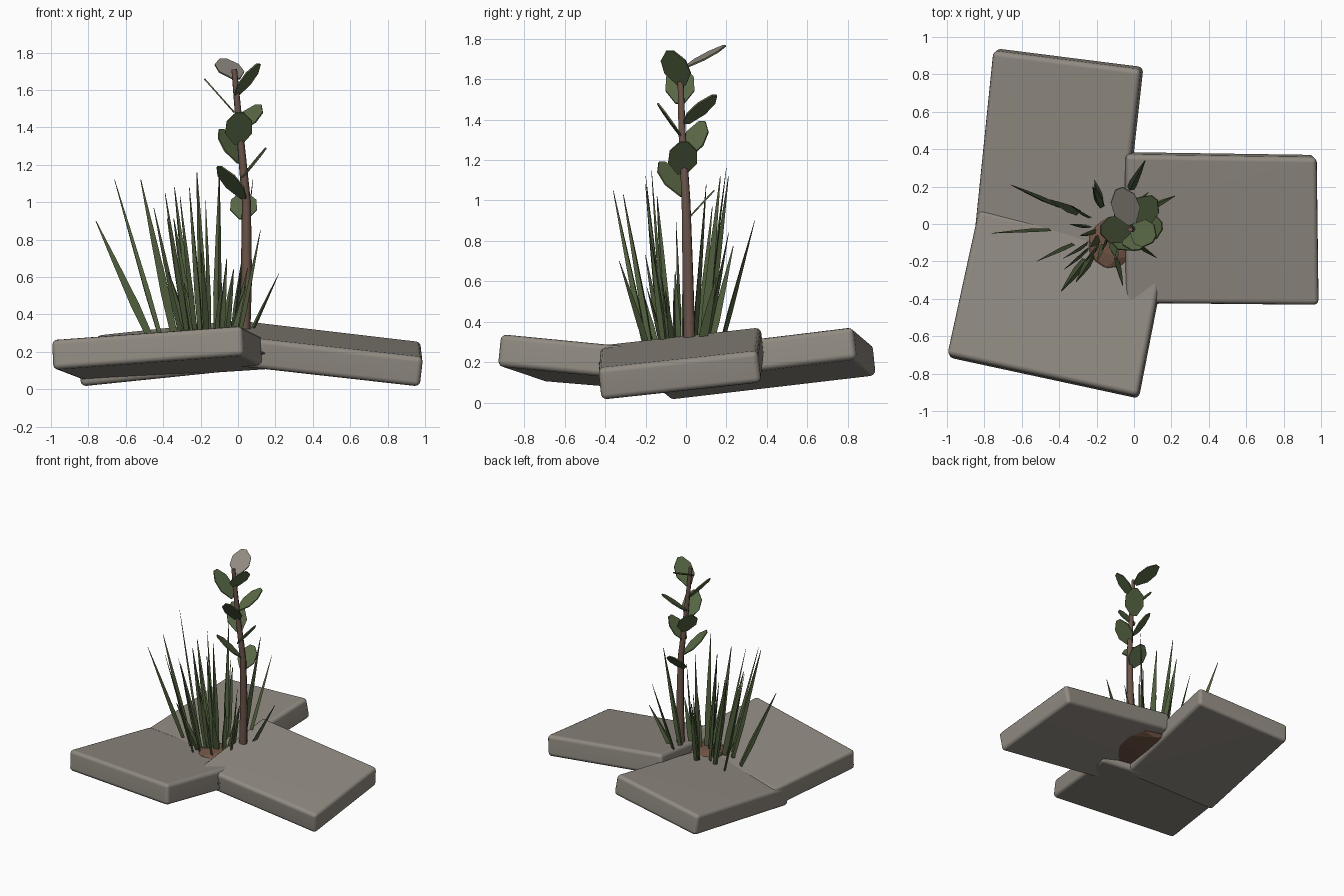
import bpy, bmesh, random
from mathutils import Vector

random.seed(4)
if "Cube" in bpy.data.objects:
    bpy.data.objects.remove(bpy.data.objects["Cube"])


def material(name, colour):
    m = bpy.data.materials.new(name)
    m.use_nodes = True
    m.diffuse_color = (*colour, 1)
    m.node_tree.nodes["Principled BSDF"].inputs["Base Color"].default_value = (*colour, 1)
    return m


STONE = material("warm grey stone", (0.28, 0.255, 0.22))
SOIL = material("brown soil", (0.17, 0.09, 0.06))
BARK = material("brown bark", (0.15, 0.09, 0.068))
LEAF = material("leaf green", (0.1, 0.14, 0.06))
GRASS = material("grass green", (0.085, 0.12, 0.05))


def add_object(name, bm, *mats):
    bmesh.ops.recalc_face_normals(bm, faces=bm.faces)
    mesh = bpy.data.meshes.new(name)
    bm.to_mesh(mesh)
    bm.free()
    for m in mats:
        mesh.materials.append(m)
    ob = bpy.data.objects.new(name, mesh)
    bpy.context.collection.objects.link(ob)
    return ob


def smooth(ob, angle=0.6):
    bpy.ops.object.select_all(action="DESELECT")
    ob.select_set(True)
    bpy.context.view_layer.objects.active = ob
    bpy.ops.object.shade_smooth_by_angle(angle=angle)


def loft(bm, rings, cap_end=True):
    """Skin rings of points into a closed tube."""
    rows = [[bm.verts.new(p) for p in ring] for ring in rings]
    n = len(rows[0])
    for a, b in zip(rows, rows[1:]):
        for i in range(n):
            j = (i + 1) % n
            bm.faces.new((a[i], a[j], b[j], b[i]))
    bm.faces.new(rows[0][::-1])
    if cap_end:
        bm.faces.new(rows[-1])
    return rows


# Tilted stone slabs: four top corners, counter-clockwise
def slab(name, corners, thickness=0.16):
    top = [Vector(c) for c in corners]
    normal = (top[2] - top[0]).cross(top[3] - top[1]).normalized()
    bm = bmesh.new()
    loft(bm, [[p - normal * thickness for p in top], top])
    ob = add_object(name, bm, STONE)
    bev = ob.modifiers.new("Rounded edges", "BEVEL")
    bev.width, bev.segments = 0.028, 3
    smooth(ob, 1.0)
    ob.modifiers.new("Shading", "WEIGHTED_NORMAL")


slab("left_slab", [(-0.04, -0.425, 0.285), (0.99, -0.435, 0.17),
                   (0.98, 0.355, 0.255), (-0.04, 0.37, 0.375)])
slab("front_slab", [(-1, -0.7, 0.265), (0.02, -0.92, 0.34),
                    (0.17, -0.15, 0.265), (-0.83, 0.08, 0.2)])
slab("back_slab", [(-0.86, -0.1, 0.17), (-0.08, -0.2, 0.25),
                   (0.035, 0.825, 0.375), (-0.755, 0.925, 0.29)])


# Soil bed between the slabs, with a small mound on top
def soil(name, centre, size):
    bm = bmesh.new()
    bmesh.ops.create_icosphere(bm, subdivisions=2, radius=1)
    for v in bm.verts:
        k = random.uniform(0.92, 1.04)
        v.co = Vector(c + k * s * p for c, s, p in zip(centre, size, v.co))
    add_object(name, bm, SOIL)


soil("soil_bed", (-0.08, -0.07, 0.19), (0.45, 0.45, 0.05))
soil("soil_mound", (-0.11, -0.1, 0.24), (0.14, 0.16, 0.05))

# Stem: tapered curve
curve = bpy.data.curves.new("stem", "CURVE")
curve.dimensions = "3D"
curve.bevel_depth, curve.bevel_resolution = 0.03, 1
curve.use_fill_caps = True
spline = curve.splines.new("POLY")
path = [(0.03, 0.02, 0.2, 1.1), (0.045, 0.01, 0.6, 1), (0.045, 0, 1, 0.8),
        (0.012, -0.02, 1.35, 0.65), (-0.02, -0.03, 1.71, 0.5)]
spline.points.add(len(path) - 1)
for point, (x, y, z, r) in zip(spline.points, path):
    point.co, point.radius = (x, y, z, 1), r
curve.materials.append(BARK)
stem = bpy.data.objects.new("stem", curve)
bpy.context.collection.objects.link(stem)


# Leaves: thin six-sided plates from a base to a tip
def leaf(name, base, tip, upper=LEAF):
    base, tip = Vector(base), Vector(tip)
    along = tip - base
    side = along.cross((0, 0, 1)).normalized()
    up = side.cross(along).normalized()
    outline = [(0, 0.022), (0.35, 0.072), (0.72, 0.068), (1, 0.02)]
    half = [(t, w) for t, w in outline]
    points = half + [(t, -w) for t, w in reversed(half)]
    flat = [base + along * t + side * w for t, w in points]
    bm = bmesh.new()
    loft(bm, [[p - up * 0.004 for p in flat], [p + up * 0.004 for p in flat]])
    bm.normal_update()
    ob = add_object(name, bm, LEAF, upper)
    for f in ob.data.polygons:
        f.material_index = int(f.normal.dot(up) > 0.9)


LEAVES = [((0.03, 0.01, 0.91), (0.03, 0.14, 1.05)),
          ((0.03, -0.01, 1.02), (-0.1, -0.12, 1.19)),
          ((0.02, -0.02, 1.13), (0.15, -0.01, 1.29)),
          ((0.01, 0, 1.21), (-0.09, 0.08, 1.39)),
          ((0, -0.02, 1.31), (0.01, -0.14, 1.48)),
          ((0, 0, 1.38), (0.11, 0.14, 1.52)),
          ((-0.02, -0.03, 1.48), (-0.18, -0.03, 1.66)),
          ((-0.01, -0.02, 1.57), (0.11, -0.08, 1.74))]
for i, (base, tip) in enumerate(LEAVES):
    leaf(f"leaf_{i + 1}", base, tip)
leaf("top_leaf", (-0.01, 0, 1.66), (-0.08, 0.19, 1.765), STONE)

# Grass: narrow three-sided blades leaning out from the clump
TIPS = [(-0.76, -0.05, 0.9), (-0.66, 0.21, 1.12), (-0.52, -0.2, 1.12),
        (-0.39, -0.36, 1.05), (-0.31, -0.31, 1.03), (-0.45, 0.13, 0.97),
        (-0.26, -0.2, 1.08), (-0.22, 0.2, 1.16), (-0.1, -0.17, 1.15),
        (0.06, 0.34, 0.9), (0.22, 0.15, 0.62), (0.12, -0.18, 0.85),
        (-0.06, -0.33, 0.7), (0.08, 0.17, 1.12), (-0.34, 0.1, 1.08)]
for _ in range(13):
    TIPS.append((random.uniform(-0.4, 0.06), random.uniform(-0.27, 0.24),
                 random.uniform(0.55, 1.02)))
centre = Vector((-0.13, -0.02, 0))
bm = bmesh.new()
for t in TIPS:
    tip = Vector(t)
    base = centre.lerp(Vector((tip.x, tip.y, 0)), 0.52)
    base.z = 0.25
    along = tip - base
    side = along.cross((random.uniform(-1, 1), random.uniform(-1, 1), 0.2)).normalized()
    depth = along.cross(side).normalized()
    rings = []
    for s, w in ((0, 0.017), (0.3, 0.023), (0.65, 0.014), (1, 0.002)):
        p = base + along * s
        rings.append([p + side * w, p + depth * w * 0.7, p - side * w])
    loft(bm, rings)
add_object("grass_blades", bm, GRASS)
